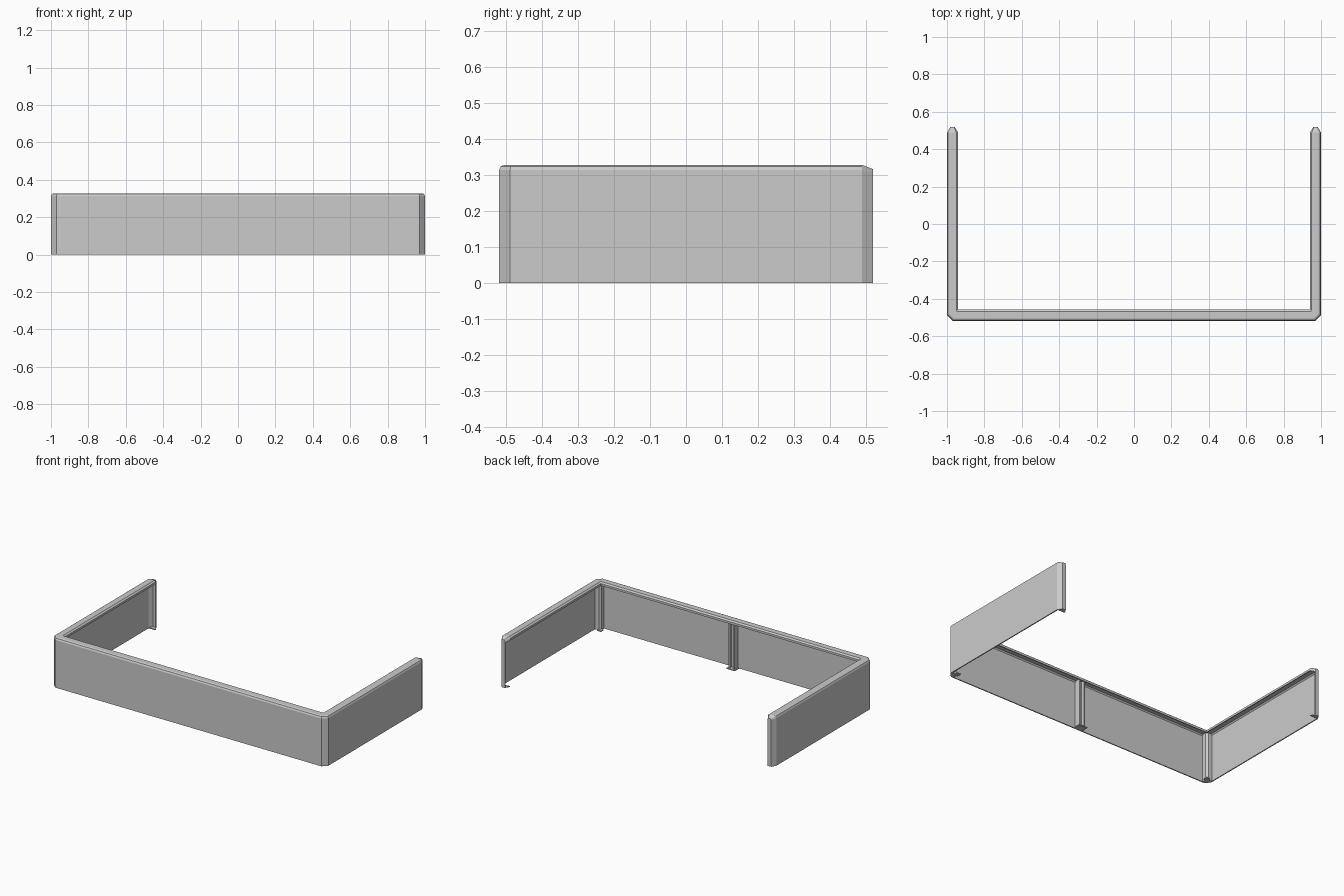
import bpy, bmesh

cube = bpy.data.objects.get("Cube")
if cube:
    bpy.data.objects.remove(cube)

TOP, BACK, DEPTH = 0.328, 0.518, 0.06
SHEET = 0.007

grey = bpy.data.materials.new("light_grey")
grey.use_nodes = True
grey.diffuse_color = (0.6, 0.6, 0.6, 1)
grey.node_tree.nodes["Principled BSDF"].inputs["Base Color"].default_value = (0.6, 0.6, 0.6, 1)


def finish(name, bm):
    bmesh.ops.remove_doubles(bm, verts=bm.verts, dist=0.00005)
    bmesh.ops.recalc_face_normals(bm, faces=bm.faces)
    mesh = bpy.data.meshes.new(name)
    bm.to_mesh(mesh)
    bm.free()
    mesh.materials.append(grey)
    obj = bpy.data.objects.new(name, mesh)
    bpy.context.collection.objects.link(obj)


def prism(name, outline, z0, z1):
    bm = bmesh.new()
    low = bm.faces.new([bm.verts.new((x, y, z0)) for x, y in outline])
    raised = bmesh.ops.extrude_face_region(bm, geom=[low], use_keep_orig=True)
    verts = [v for v in raised["geom"] if isinstance(v, bmesh.types.BMVert)]
    bmesh.ops.translate(bm, verts=verts, vec=(0, 0, z1 - z0))
    finish(name, bm)


def box(x0, x1, y0, y1):
    return [(x0, y0), (x1, y0), (x1, y1), (x0, y1)]


def path_points(d, z):
    """Right half of the U path at inward offset d, from the arm tip to the corner."""
    side, front = 1 - d, -BACK + d
    cut = 0.03 * (1 - d / DEPTH)
    tip_side = 1 - (0.018 + d * 0.4)
    tip_z = z - 0.012 if z > 0.29 else z
    return [(tip_side, BACK, tip_z), (side, BACK - 0.03, z),
            (side, front + cut, z), (side - cut, front, z)]


# Hollow shell: outer sheet, chamfered top cap and a short inner lip
section = [(0, 0), (0, TOP - 0.014), (0.005, TOP - 0.004), (0.014, TOP),
           (0.05, TOP), (DEPTH, TOP - 0.008), (DEPTH, TOP - 0.022),
           (DEPTH - 0.006, TOP - 0.022), (0.048, TOP - 0.01),
           (0.014, TOP - 0.01), (SHEET, TOP - 0.018), (SHEET, 0)]
bm = bmesh.new()
rails = []
for d, z in section:
    half = path_points(d, z)
    full = half + [(-x, y, h) for x, y, h in reversed(half)]
    rails.append([bm.verts.new(p) for p in full])
count = len(rails)
for i in range(count):
    a, b = rails[i], rails[(i + 1) % count]
    for j in range(len(a) - 1):
        bm.faces.new((a[j], a[j + 1], b[j + 1], b[j]))
for end in (0, -1):
    bm.faces.new([rail[end] for rail in rails])
finish("wall_shell", bm)

# Folded arm ends and corner columns, with small feet
for name, s in (("left", 1), ("right", -1)):
    def place(points):
        return [(s * (1 - d), y) for d, y in points]

    tip = BACK - 0.03
    prism(name + "_end_flange", place([
        (0, tip), (0.018, BACK), (0.042, BACK), (0.042, BACK - SHEET),
        (0.021, BACK - SHEET), (SHEET, tip)]), 0, TOP - 0.018)
    prism(name + "_end_foot", place([
        (0, tip), (0.018, BACK), (0.042, BACK), (0.058, tip)]), 0, 0.006)
    prism(name + "_corner_column", place([
        (0.004, -BACK + 0.032), (0.032, -BACK + 0.004),
        (0.046, -BACK + 0.004), (0.046, -BACK + 0.034),
        (0.034, -BACK + 0.046), (0.004, -BACK + 0.046)]), 0, TOP - 0.01)
    prism(name + "_corner_foot", place(
        box(0.03, 0.058, -BACK + 0.03, -BACK + 0.058)), 0, 0.006)
    # Paired ribs where the two front panels meet
    prism(name + "_middle_rib", box(s * 0.012, s * 0.022, -BACK + 0.004, -BACK + 0.045),
          0, TOP - 0.01)

prism("middle_rib_web", box(-0.013, 0.013, -BACK + 0.004, -BACK + 0.025), 0, TOP - 0.01)
prism("middle_foot", box(-0.03, 0.03, -BACK + 0.004, -BACK + 0.055), 0, 0.006)
